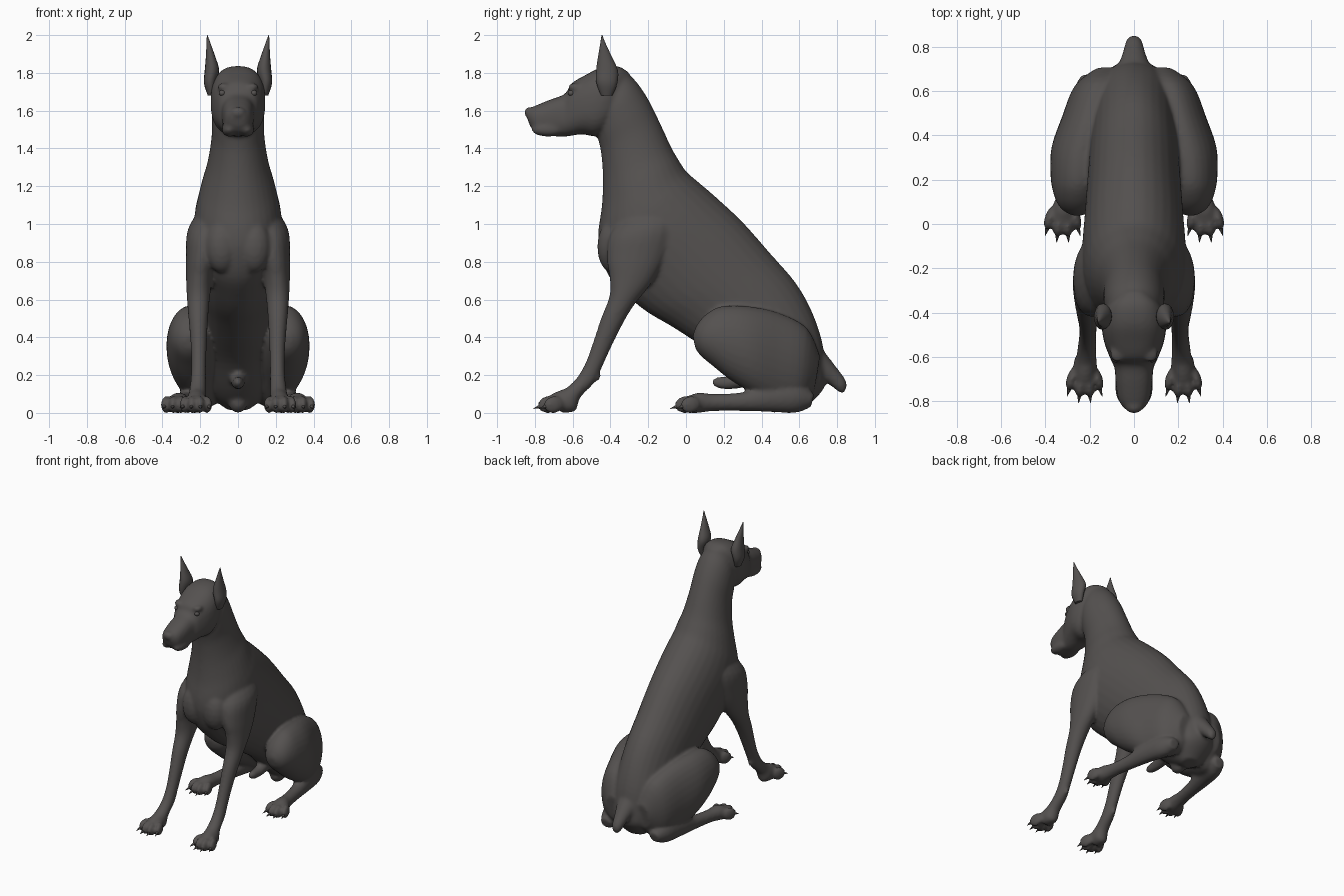
import bpy, bmesh, math
from mathutils import Vector, Matrix

coat = bpy.data.materials.new("dark_coat")
coat.diffuse_color = (0.09, 0.083, 0.08, 1)


def catmull(a, b, c, d, t):
    return [0.5 * (2 * q + (r - p) * t + (2 * p - 5 * q + 4 * r - s) * t * t
                   + (3 * q - p - 3 * r + s) * t ** 3)
            for p, q, r, s in zip(a, b, c, d)]


def loft(bm, rings, mirror=False, sides=20, power=2.0, steps=4):
    """Skin through rings (y0, z0, y1, z1, x, half_width): the first two points
    are the opposite outline points of the side view."""
    n, dense = len(rings), []
    for i in range(n - 1):
        a, d = rings[max(i - 1, 0)], rings[min(i + 2, n - 1)]
        dense += [catmull(a, rings[i], rings[i + 1], d, k / steps) for k in range(steps)]
    dense.append(rings[-1])
    for sx in ((1, -1) if mirror else (1,)):
        loops = []
        for y0, z0, y1, z1, x, w in dense:
            loop = []
            for k in range(sides):
                t = math.tau * k / sides
                c, s = [math.copysign(abs(f) ** (2 / power), f)
                        for f in (math.cos(t), math.sin(t))]
                loop.append(bm.verts.new((sx * (x + w * c),
                                          (y0 + y1) / 2 + s * (y1 - y0) / 2,
                                          (z0 + z1) / 2 + s * (z1 - z0) / 2)))
            loops.append(loop)
        for p, q in zip(loops, loops[1:]):
            for k in range(sides):
                j = (k + 1) % sides
                bm.faces.new((p[k], p[j], q[j], q[k]))
        bm.faces.new(loops[0])
        bm.faces.new(loops[-1])


def blob(bm, centre, radii, mirror=False, turn=0, tilt=0):
    """Ellipsoid, optionally turned about z and tilted about x."""
    for sx in ((1, -1) if mirror else (1,)):
        m = (Matrix.Translation((sx * centre[0], centre[1], centre[2]))
             @ Matrix.Rotation(sx * turn, 4, 'Z') @ Matrix.Rotation(tilt, 4, 'X')
             @ Matrix.Diagonal((*radii, 1)))
        bmesh.ops.create_uvsphere(bm, u_segments=16, v_segments=10, radius=1, matrix=m)


def finish(name, bm, angle=50):
    bmesh.ops.recalc_face_normals(bm, faces=bm.faces[:])
    me = bpy.data.meshes.new(name)
    bm.to_mesh(me)
    bm.free()
    me.materials.append(coat)
    ob = bpy.data.objects.new(name, me)
    bpy.context.collection.objects.link(ob)
    bpy.ops.object.select_all(action='DESELECT')
    ob.select_set(True)
    bpy.context.view_layer.objects.active = ob
    bpy.ops.object.shade_smooth_by_angle(angle=math.radians(angle))
    return ob


body, claws = bmesh.new(), bmesh.new()

# torso and neck, rump to nape (belly side, back side)
loft(body, [
    (.55, .01, .64, .03, 0, .06), (.45, .05, .73, .13, 0, .14),
    (.36, .12, .74, .22, 0, .18), (.22, .26, .72, .38, 0, .20),
    (.06, .37, .665, .54, 0, .20), (-.08, .46, .58, .69, 0, .205),
    (-.20, .53, .45, .84, 0, .215), (-.30, .61, .30, 1.01, 0, .225),
    (-.40, .71, .15, 1.15, 0, .235), (-.455, .84, .05, 1.235, 0, .23),
    (-.465, .95, 0, 1.28, 0, .215), (-.445, 1.10, -.04, 1.34, 0, .19),
    (-.44, 1.25, -.08, 1.41, 0, .16), (-.45, 1.38, -.14, 1.54, 0, .14),
    (-.47, 1.47, -.20, 1.66, 0, .138), (-.48, 1.55, -.26, 1.75, 0, .13),
    (-.48, 1.65, -.33, 1.82, 0, .10)], sides=32)

# breast muscles
blob(body, (.085, -.39, .88), (.09, .08, .14), mirror=True)

# head, back of skull to nose (jaw side, crown side)
loft(body, [
    (-.36, 1.60, -.30, 1.80, 0, .07), (-.42, 1.50, -.36, 1.835, 0, .13),
    (-.48, 1.465, -.45, 1.828, 0, .145), (-.55, 1.475, -.53, 1.79, 0, .133),
    (-.62, 1.465, -.605, 1.745, 0, .105), (-.66, 1.462, -.64, 1.69, 0, .088),
    (-.73, 1.468, -.72, 1.658, 0, .082), (-.79, 1.48, -.80, 1.625, 0, .07),
    (-.82, 1.51, -.84, 1.60, 0, .045), (-.83, 1.53, -.85, 1.59, 0, .03)],
    sides=28, power=2.5)
blob(body, (.075, -.585, 1.725), (.035, .04, .022), mirror=True)   # brows
blob(body, (.045, -.73, 1.50), (.042, .09, .038), mirror=True)     # lips
blob(body, (0, -.825, 1.59), (.042, .032, .03))                    # nose

# shoulder and front leg (front side, back side)
loft(body, [
    (-.30, 1.08, -.12, 1.12, .13, .05), (-.40, .95, -.06, 1.0, .172, .092),
    (-.42, .82, -.10, .84, .19, .086), (-.405, .72, -.18, .69, .205, .07),
    (-.405, .62, -.275, .57, .21, .06), (-.45, .50, -.335, .47, .21, .051),
    (-.49, .38, -.395, .35, .208, .043), (-.53, .27, -.445, .24, .208, .039),
    (-.575, .19, -.485, .16, .21, .041), (-.63, .135, -.56, .08, .215, .045),
    (-.68, .115, -.585, .01, .22, .053), (-.72, .095, -.66, 0, .223, .05)],
    mirror=True)
blob(body, (.21, -.475, .195), (.018, .025, .03), mirror=True)     # wrist pads

# thigh, rump to knee (under side, upper side)
loft(body, [
    (.68, .12, .71, .30, .12, .06), (.60, .03, .64, .45, .16, .11),
    (.48, .04, .49, .53, .20, .125), (.36, .10, .33, .565, .24, .133),
    (.24, .17, .19, .565, .252, .125), (.14, .25, .11, .525, .255, .105),
    (.08, .30, .06, .47, .255, .075), (.05, .34, .035, .41, .255, .03)],
    mirror=True, sides=28)

# hind lower leg lying on the ground, heel to paw
loft(body, [
    (.66, .03, .68, .10, .20, .04), (.58, 0, .58, .16, .22, .065),
    (.45, .005, .42, .15, .25, .06), (.30, .01, .30, .11, .275, .047),
    (.15, .01, .15, .10, .30, .045), (.07, 0, .07, .108, .315, .056),
    (.02, 0, .01, .09, .322, .055)], mirror=True)

# toes and claws on all four paws
for px, py in ((.223, -.70), (.322, .025)):
    for off, lead in ((-.058, 0), (-.02, .03), (.02, .03), (.058, 0)):
        x, y, turn = px + off, py - lead, off * 5
        blob(body, (x, y, .044), (.024, .056, .046), mirror=True, turn=turn, tilt=.15)
        for sx in (1, -1):
            m = (Matrix.Translation((sx * (x + off * .25), y - .055, .03))
                 @ Matrix.Rotation(sx * turn, 4, 'Z')
                 @ Matrix.Rotation(math.radians(108), 4, 'X'))
            bmesh.ops.create_cone(claws, cap_ends=True, segments=8, radius1=.013,
                                  radius2=.001, depth=.05, matrix=m)

# docked tail
loft(body, [
    (.66, .20, .69, .38, 0, .085), (.75, .155, .79, .25, 0, .052),
    (.81, .11, .842, .18, 0, .036), (.835, .105, .852, .14, 0, .018)])

# underside details between the hind legs
loft(body, [
    (.34, .14, .34, .26, 0, .05), (.24, .125, .24, .20, 0, .035),
    (.17, .13, .17, .19, 0, .026), (.14, .15, .14, .175, 0, .012)])
blob(body, (0, .47, .055), (.05, .06, .055))

# fuse the overlapping forms into one smooth skin
dog = finish("dog_body", body)
fuse = dog.modifiers.new("fuse", 'REMESH')
fuse.mode, fuse.voxel_size, fuse.use_smooth_shade = 'VOXEL', .011, True
soft = dog.modifiers.new("soften", 'SMOOTH')
soft.factor, soft.iterations = .5, 6
finish("claws", claws)

# pointed upright ears
ears = bmesh.new()
loft(ears, [
    (-.45, 1.68, -.39, 1.68, .14, .02), (-.475, 1.75, -.365, 1.74, .148, .032),
    (-.475, 1.82, -.36, 1.81, .138, .038), (-.465, 1.89, -.39, 1.88, .145, .025),
    (-.455, 1.95, -.423, 1.95, .155, .012), (-.447, 2.0, -.443, 2.0, .163, .002)],
    mirror=True, sides=16)
finish("ears", ears)

# eyes
eyes = bmesh.new()
blob(eyes, (.083, -.607, 1.693), (.018, .018, .016), mirror=True)
finish("eyes", eyes)
